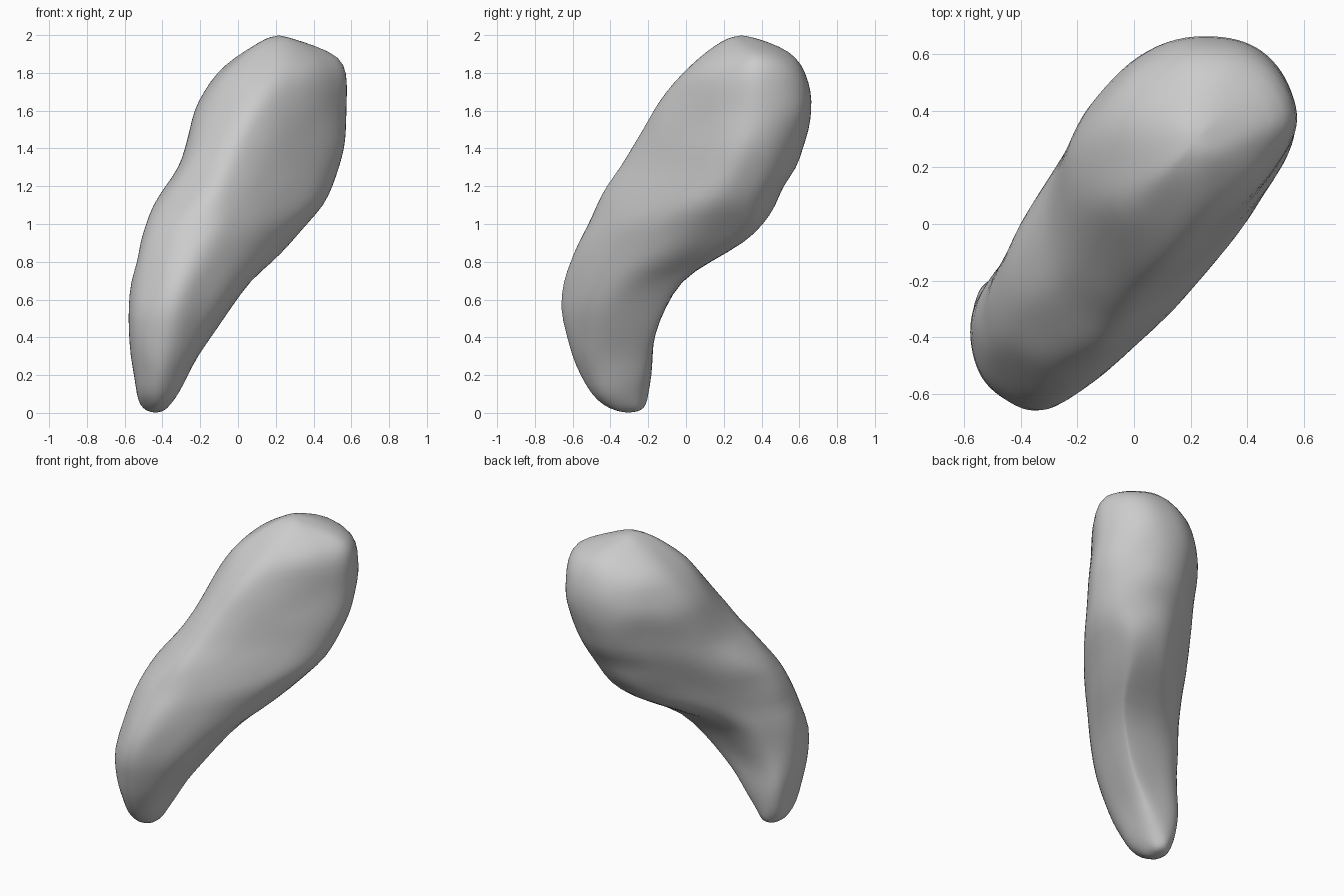
import bpy, bmesh, math
from mathutils import Vector, noise

# Horizontal slices: z, x min, x max, y min, y max
SLICES = [
    (0.01, -0.485, -0.39, -0.37, -0.24),
    (0.04, -0.52, -0.36, -0.44, -0.21),
    (0.10, -0.535, -0.315, -0.50, -0.195),
    (0.20, -0.555, -0.265, -0.565, -0.185),
    (0.30, -0.57, -0.215, -0.605, -0.18),
    (0.42, -0.58, -0.14, -0.63, -0.17),
    (0.55, -0.58, -0.04, -0.67, -0.11),
    (0.70, -0.565, 0.07, -0.65, -0.03),
    (0.80, -0.535, 0.18, -0.615, 0.13),
    (0.90, -0.52, 0.28, -0.575, 0.32),
    (1.00, -0.485, 0.36, -0.515, 0.41),
    (1.10, -0.455, 0.46, -0.475, 0.475),
    (1.20, -0.385, 0.50, -0.425, 0.51),
    (1.30, -0.315, 0.535, -0.345, 0.585),
    (1.40, -0.285, 0.57, -0.285, 0.62),
    (1.50, -0.255, 0.575, -0.235, 0.655),
    (1.60, -0.235, 0.58, -0.175, 0.67),
    (1.70, -0.185, 0.58, -0.105, 0.665),
    (1.80, -0.115, 0.575, -0.02, 0.635),
    (1.88, -0.02, 0.54, 0.07, 0.585),
    (1.94, 0.075, 0.42, 0.145, 0.50),
    (1.985, 0.15, 0.28, 0.22, 0.37),
]
# Extents along the diagonals: z, (x+y) min, max, (y-x) min, max
DIAGONALS = [
    (0.00, -0.58, -0.46, 0.03, 0.15),
    (0.10, -0.68, -0.41, -0.08, 0.20),
    (0.30, -0.75, -0.31, -0.19, 0.225),
    (0.55, -0.77, -0.12, -0.28, 0.22),
    (0.80, -0.69, 0.24, -0.305, 0.24),
    (1.00, -0.60, 0.49, -0.32, 0.285),
    (1.30, -0.35, 0.67, -0.265, 0.37),
    (1.60, -0.13, 0.765, -0.235, 0.425),
    (1.80, 0.005, 0.745, -0.215, 0.38),
    (1.90, 0.13, 0.68, -0.15, 0.28),
    (2.00, 0.27, 0.42, 0.00, 0.10),
]
CORNER_STEPS = 5
SIDES = 8 * CORNER_STEPS


def diagonals(z):
    for a, b in zip(DIAGONALS, DIAGONALS[1:]):
        if z <= b[0]:
            t = (z - a[0]) / (b[0] - a[0])
            return [p + t * (q - p) for p, q in zip(a[1:], b[1:])]


def section(z, x0, x1, y0, y1):
    # octagon from its eight side distances, rounded so it touches every side
    u0, u1, w0, w1 = diagonals(z)
    d = [x1, u1, y1, w1, -x0, -u0, -y0, -w0]
    r = math.sqrt(2)
    for _ in range(4):  # keep every octagon side at least a little long
        for k in range(8):
            lack = r * d[k] - d[k - 1] - d[(k + 1) % 8] + 0.02
            if k % 2 == 0 and lack > 0:
                d[k - 1] += lack / 2
                d[(k + 1) % 8] += lack / 2
            elif lack > 0:
                d[k] -= lack / r
    corners = []
    for k in range(8):
        a = k * math.pi / 4
        along = (d[(k + 1) % 8] - d[k] / r) * r
        corners.append(Vector((d[k] * math.cos(a) - along * math.sin(a),
                               d[k] * math.sin(a) + along * math.cos(a), z)))
    pts = []
    for k in range(8):
        c = corners[k]
        m0, m1 = (corners[k - 1] + c) / 2, (c + corners[(k + 1) % 8]) / 2
        for i in range(CORNER_STEPS):
            t = i / CORNER_STEPS
            pts.append(m0 * (1 - t) ** 2 + c * 2 * t * (1 - t) + m1 * t * t)
    return pts


# Lofted organ body
bm = bmesh.new()
rings = [[bm.verts.new(p) for p in section(*row)] for row in SLICES]
for a, b in zip(rings, rings[1:]):
    for i in range(SIDES):
        j = (i + 1) % SIDES
        bm.faces.new((a[i], a[j], b[j], b[i]))

# Closed tips
for ring, z, flip in ((rings[0], 0.0, True), (rings[-1], 2.0, False)):
    mid = sum((v.co for v in ring), Vector()) / SIDES
    tip = bm.verts.new((mid.x, mid.y, z))
    for i in range(SIDES):
        tri = (ring[i], ring[(i + 1) % SIDES], tip)
        bm.faces.new(tri[::-1] if flip else tri)

# Gentle lumps across the surface
bm.normal_update()
for v in bm.verts:
    if 0.08 < v.co.z < 1.9:
        v.co += v.normal * 0.012 * noise.noise(v.co * 6)

mesh = bpy.data.meshes.new("organ_body")
bm.to_mesh(mesh)
bm.free()
body = bpy.data.objects.new("organ_body", mesh)
bpy.context.collection.objects.link(body)
for poly in mesh.polygons:
    poly.use_smooth = True
sub = body.modifiers.new("soften", 'SUBSURF')
sub.levels = sub.render_levels = 1
